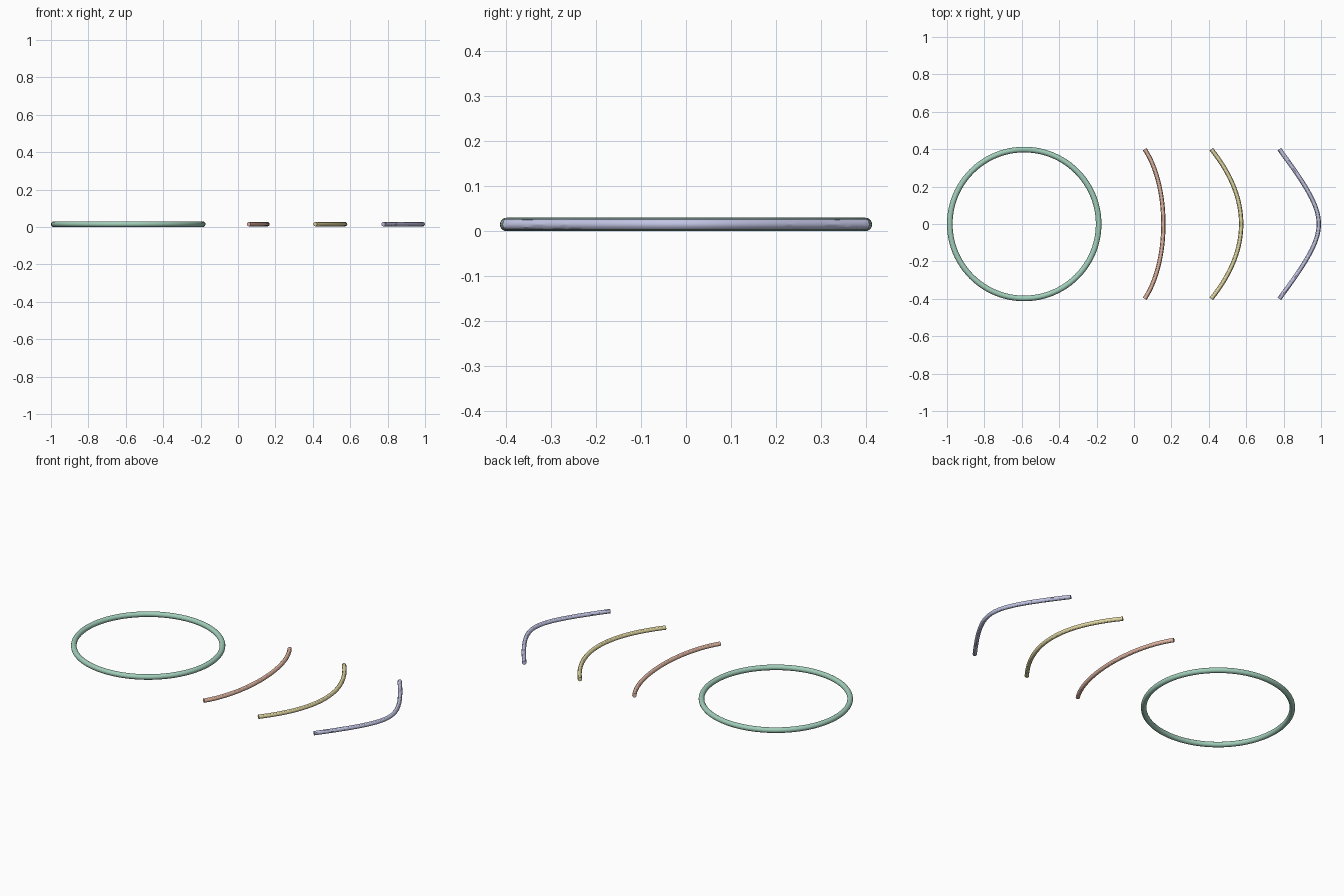
import bpy
from math import sqrt

if "Cube" in bpy.data.objects:
    bpy.data.objects.remove(bpy.data.objects["Cube"])

RING_R, TUBE, THIN, HALF = 0.398, 0.015, 0.0117, 0.4


def paint(obj, name, color):
    mat = bpy.data.materials.new(name)
    mat.diffuse_color = (*color, 1)
    mat.use_nodes = True
    mat.node_tree.nodes["Principled BSDF"].inputs["Base Color"].default_value = mat.diffuse_color
    obj.data.materials.append(mat)


# Closed ring: the circle
bpy.ops.mesh.primitive_torus_add(major_segments=96, minor_segments=16,
                                 major_radius=RING_R, minor_radius=TUBE,
                                 location=(-0.587, 0, TUBE))
ring = bpy.context.object
ring.name = "circle_ring"
bpy.ops.object.shade_smooth()
paint(ring, "green", (0.36, 0.62, 0.49))


# Open rod following x = apex - drop(y)
def rod(name, apex, drop, color, steps=64):
    curve = bpy.data.curves.new(name, 'CURVE')
    curve.dimensions = '3D'
    curve.bevel_depth = THIN
    curve.bevel_resolution = 4
    curve.use_fill_caps = True
    spline = curve.splines.new('POLY')
    spline.points.add(steps)
    for i, p in enumerate(spline.points):
        y = -HALF + 2 * HALF * i / steps
        p.co = (apex - drop(y), y, TUBE, 1)
    obj = bpy.data.objects.new(name, curve)
    bpy.context.collection.objects.link(obj)
    bpy.ops.object.select_all(action='DESELECT')
    obj.select_set(True)
    bpy.context.view_layer.objects.active = obj
    bpy.ops.object.convert(target='MESH')
    obj = bpy.context.object
    obj.name = name
    bpy.ops.object.shade_smooth_by_angle()
    paint(obj, name + "_color", color)


# Ellipse, parabola and hyperbola arcs
rod("ellipse_arc", 0.157, lambda y: 0.25 * (1 - sqrt(1 - (y / 0.5) ** 2)),
    (0.75, 0.47, 0.36))
rod("parabola_arc", 0.573, lambda y: y * y, (0.75, 0.68, 0.36))
rod("hyperbola_arc", 0.988, lambda y: 0.15 * (sqrt(1 + (y / 0.1824) ** 2) - 1),
    (0.53, 0.55, 0.76))
